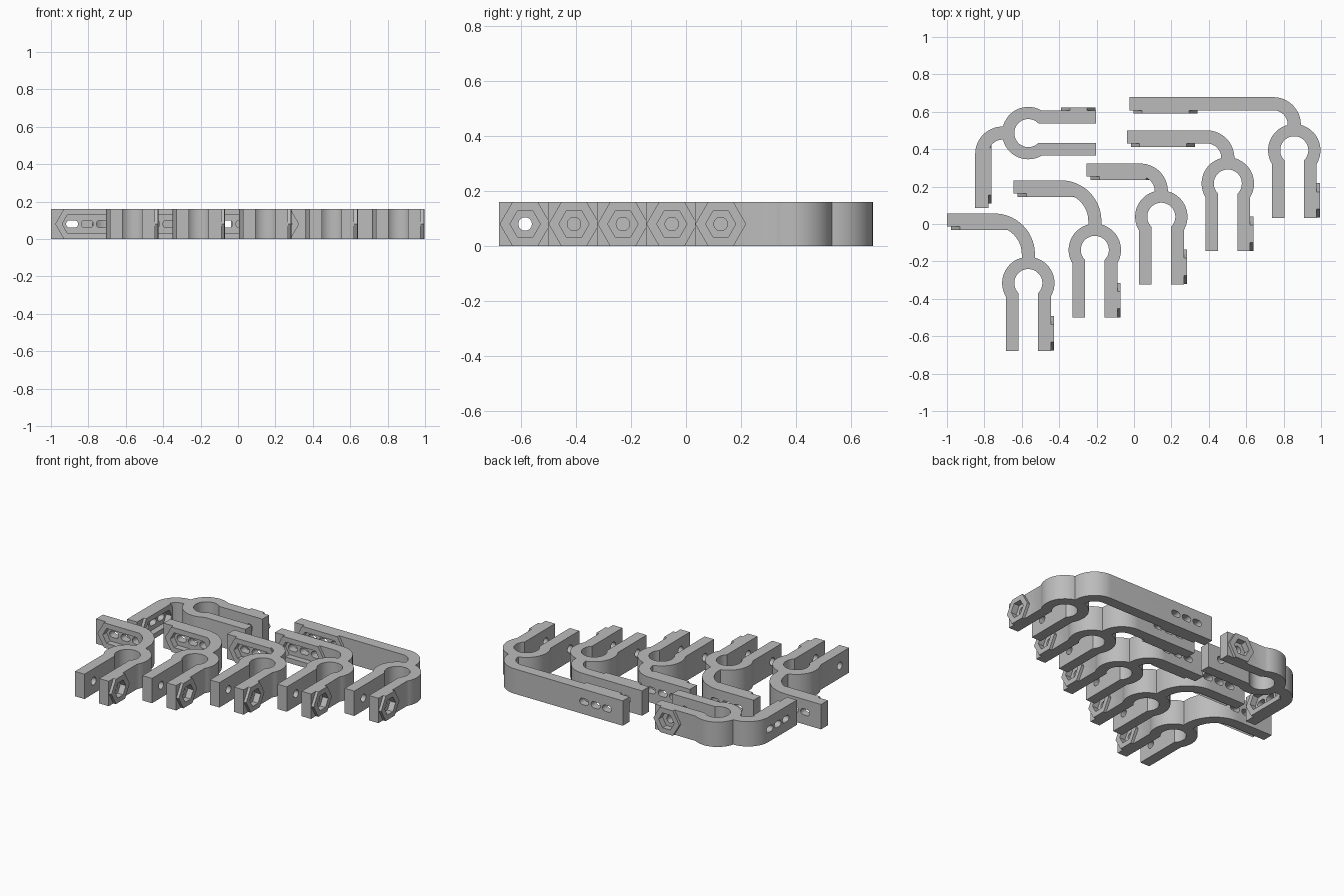
import bpy, bmesh
from math import sin, cos, pi, radians, sqrt, acos, asin
from mathutils import Vector

if "Cube" in bpy.data.objects:
    bpy.data.objects.remove(bpy.data.objects["Cube"])

HEIGHT = 0.16
BAR = 0.07                       # thickness of arms and legs
RING_OUT, RING_IN = 0.14, 0.075
LEG_OUT, LEG_IN, LEG_END = 0.12, 0.0525, -0.362
BOSS = 0.018                     # how far a nut boss stands out
SEAT = 0.021                     # nut pocket depth below the bar face
NUT_Y = -0.268                   # screw position along the legs
SLOT_X = 0.194                   # middle slot, measured from the arm end

grey = bpy.data.materials.new("plain grey")
grey.use_nodes = True
grey.diffuse_color = (0.5, 0.5, 0.5, 1)
grey.node_tree.nodes["Principled BSDF"].inputs["Base Color"].default_value = (0.5, 0.5, 0.5, 1)


def prism(name, points, sweep):
    """Solid made by sweeping a flat outline along a vector."""
    bm = bmesh.new()
    face = bm.faces.new([bm.verts.new(p) for p in points])
    swept = bmesh.ops.extrude_face_region(bm, geom=[face])["geom"]
    bmesh.ops.translate(bm, vec=Vector(sweep),
                        verts=[v for v in swept if isinstance(v, bmesh.types.BMVert)])
    bmesh.ops.recalc_face_normals(bm, faces=bm.faces)
    mesh = bpy.data.meshes.new(name)
    bm.to_mesh(mesh)
    bm.free()
    mesh.materials.append(grey)
    obj = bpy.data.objects.new(name, mesh)
    bpy.context.collection.objects.link(obj)
    return obj


def arc(cx, cy, r, start, end, steps):
    angles = [start + (end - start) * i / steps for i in range(steps + 1)]
    return [(cx + r * cos(a), cy + r * sin(a)) for a in angles]


def stretched(sides, radius, stretch=0):
    """Regular outline pulled apart sideways at its middle."""
    out = []
    for i in range(sides):
        a = 2 * pi * i / sides
        out.append((radius * cos(a) + (stretch if cos(a) > 0 else -stretch), radius * sin(a)))
    return out


def combine(body, tool, operation):
    mod = body.modifiers.new("cut", 'BOOLEAN')
    mod.object, mod.operation, mod.solver = tool, operation, 'EXACT'
    bpy.context.view_layer.objects.active = body
    bpy.ops.object.modifier_apply(modifier=mod.name)
    bpy.data.objects.remove(tool)


def clamp_outline(arm_end, bend):
    """Arm, bend, open ring and two legs as one outline; ring centre at origin."""
    half = BAR / 2
    cx = half - bend
    cy = 0.155 if bend > 0.2 else 0.137
    top = cy + bend
    neck = acos(half / RING_OUT)
    hip_out, hip_in = acos(LEG_OUT / RING_OUT), acos(LEG_IN / RING_IN)
    pts = [(arm_end, top)]
    pts += arc(cx, cy, bend, pi / 2, 0, 20)
    pts += arc(0, 0, RING_OUT, neck, -hip_out, 20)
    pts += [(LEG_OUT, LEG_END), (LEG_IN, LEG_END)]
    pts += arc(0, 0, RING_IN, -hip_in, pi + hip_in, 36)
    pts += [(-LEG_IN, LEG_END), (-LEG_OUT, LEG_END)]
    pts += arc(0, 0, RING_OUT, pi + hip_out, pi - neck, 20)
    pts += arc(cx, cy, bend - BAR, 0, pi / 2, 20)
    pts += [(arm_end, top - BAR)]
    return pts, top - BAR


def build_clamp(name, x, y, arm_end, bend, turn=0):
    outline, face_y = clamp_outline(arm_end, bend)
    body = prism(name, [(px, py, 0) for px, py in outline], (0, 0, HEIGHT))
    mid = HEIGHT / 2
    hex_r = HEIGHT / sqrt(3)

    def on_leg(shape, x0, x1):
        return prism("tool", [(x0, NUT_Y + u, mid + v) for u, v in shape], (x1 - x0, 0, 0))

    def on_arm(shape, shift, y0, y1):
        cx = arm_end + SLOT_X + shift
        return prism("tool", [(cx + u, y0, mid + v) for u, v in shape], (0, y1 - y0, 0))

    # Raised nut bosses
    combine(body, on_leg(stretched(6, hex_r), LEG_OUT - 0.01, LEG_OUT + BOSS), 'UNION')
    combine(body, on_arm(stretched(6, hex_r, 0.079), 0, face_y + 0.01, face_y - BOSS), 'UNION')
    # Nut pockets
    combine(body, on_leg(stretched(6, 0.055), LEG_OUT - SEAT, LEG_OUT + 0.05), 'DIFFERENCE')
    combine(body, on_arm(stretched(6, 0.055, 0.079), 0, face_y + SEAT, face_y - 0.06), 'DIFFERENCE')
    # Screw hole through both legs, three adjusting slots through the arm
    combine(body, on_leg(stretched(26, 0.0245), -0.2, 0.2), 'DIFFERENCE')
    for i in (-1, 0, 1):
        combine(body, on_arm(stretched(26, 0.02, 0.012), i * 0.081,
                             face_y - 0.03, face_y + 0.1), 'DIFFERENCE')

    body.location = (x, y, 0)
    body.rotation_euler.z = turn
    bpy.ops.object.select_all(action='DESELECT')
    body.select_set(True)
    bpy.context.view_layer.objects.active = body
    bpy.ops.object.shade_smooth_by_angle(angle=radians(30))


# Row of five clamps stepping back to the left, then one turned on its side
WIDE, TIGHT = 0.217, 0.147
row = [(-0.435, WIDE), (-0.435, WIDE), (-0.4, TIGHT), (-0.54, TIGHT), (-0.882, TIGHT)]
for i, (arm_end, bend) in enumerate(row):
    build_clamp(f"clamp_{i + 1}", -0.565 + 0.3555 * i, -0.316 + 0.1775 * i, arm_end, bend)
build_clamp("turned_clamp", -0.565, 0.486, -0.4, TIGHT, pi / 2)
